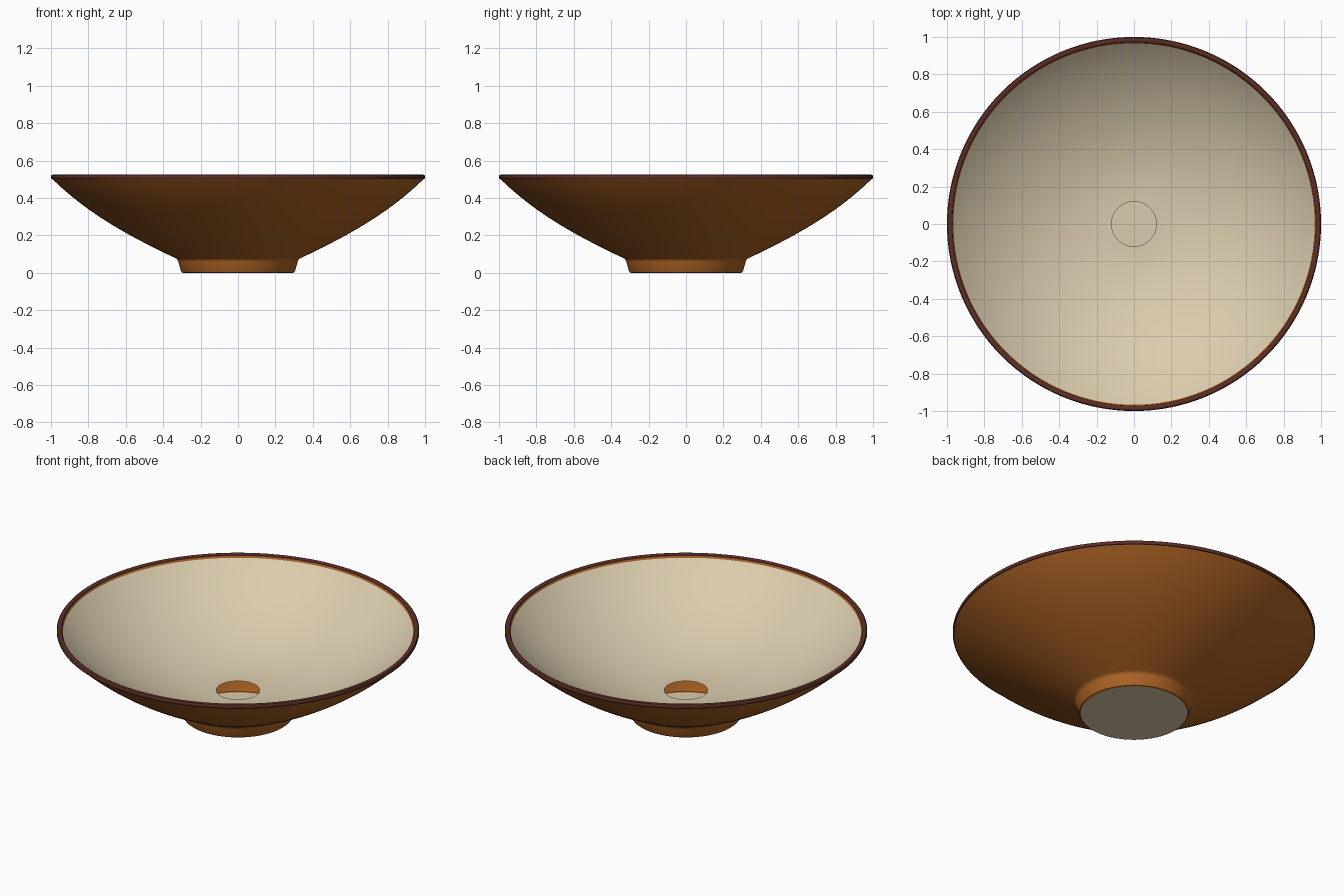
import bpy, bmesh, math
from mathutils import Vector
from mathutils.geometry import interpolate_bezier

SEGMENTS = 128

cube = bpy.data.objects.get("Cube")
if cube:
    bpy.data.objects.remove(cube, do_unlink=True)


def material(name, rgb):
    mat = bpy.data.materials.new(name)
    mat.use_nodes = True
    mat.diffuse_color = (*rgb, 1)
    mat.node_tree.nodes["Principled BSDF"].inputs["Base Color"].default_value = (*rgb, 1)
    return mat


def curve(a, b, c, d, count):
    """Smooth profile from a to d with handles b and c."""
    pts = interpolate_bezier(*(Vector((*p, 0)) for p in (a, b, c, d)), count)
    return [(p.x, p.y) for p in pts]


def lathe(name, profile, mat, closed=False):
    """Spin a (radius, height) profile around the z axis."""
    bm = bmesh.new()
    rings = []
    for r, z in profile:
        rings.append([bm.verts.new((r * math.cos(t), r * math.sin(t), z))
                      for t in (math.tau * j / SEGMENTS for j in range(SEGMENTS))])
    pairs = list(zip(rings, rings[1:]))
    if closed:
        pairs.append((rings[-1], rings[0]))
    for low, high in pairs:
        for j in range(SEGMENTS):
            k = (j + 1) % SEGMENTS
            bm.faces.new((low[j], low[k], high[k], high[j]))
    bmesh.ops.remove_doubles(bm, verts=bm.verts, dist=1e-5)
    mesh = bpy.data.meshes.new(name)
    bm.to_mesh(mesh)
    bm.free()
    mesh.materials.append(mat)
    obj = bpy.data.objects.new(name, mesh)
    bpy.context.collection.objects.link(obj)
    bpy.ops.object.select_all(action="DESELECT")
    obj.select_set(True)
    bpy.context.view_layer.objects.active = obj
    bpy.ops.object.shade_smooth_by_angle(angle=math.radians(35))
    return obj


brown = material("warm brown glaze", (0.42, 0.125, 0.018))
cream = material("cream glaze", (0.70, 0.60, 0.42))
dark = material("dark rim brown", (0.105, 0.028, 0.019))

# Foot ring: rounded bottom edge, tapered wall, small fillet into the bowl
foot = [(0.293, 0.0), (0.301, 0.003), (0.306, 0.012), (0.318, 0.055)]
foot += curve((0.318, 0.055), (0.322, 0.07), (0.325, 0.074), (0.338, 0.08), 6)[1:]
lathe("foot_ring", foot, brown)

# Flaring outer wall
lathe("outer_wall", curve((0.338, 0.08), (0.57, 0.19), (0.80, 0.312), (0.993, 0.502), 24), brown)

# Cream interior with a round opening in the middle
lathe("inner_surface", curve((0.966, 0.506), (0.75, 0.30), (0.42, 0.15), (0.12, 0.15), 28), cream)

# Thin brown lip between the rim band and the interior
lathe("inner_lip", [(0.971, 0.516), (0.966, 0.506)], brown)

# Rounded rim band
lathe("rim_band", [(0.990, 0.500), (0.997, 0.502), (1.0, 0.508), (1.0, 0.517),
                   (0.996, 0.523), (0.988, 0.525), (0.978, 0.524), (0.972, 0.520),
                   (0.970, 0.513), (0.976, 0.506)], dark, closed=True)

# Flat underside disc, also seen through the opening
lathe("base_disc", [(0.0, 0.0), (0.293, 0.0)], cream)
